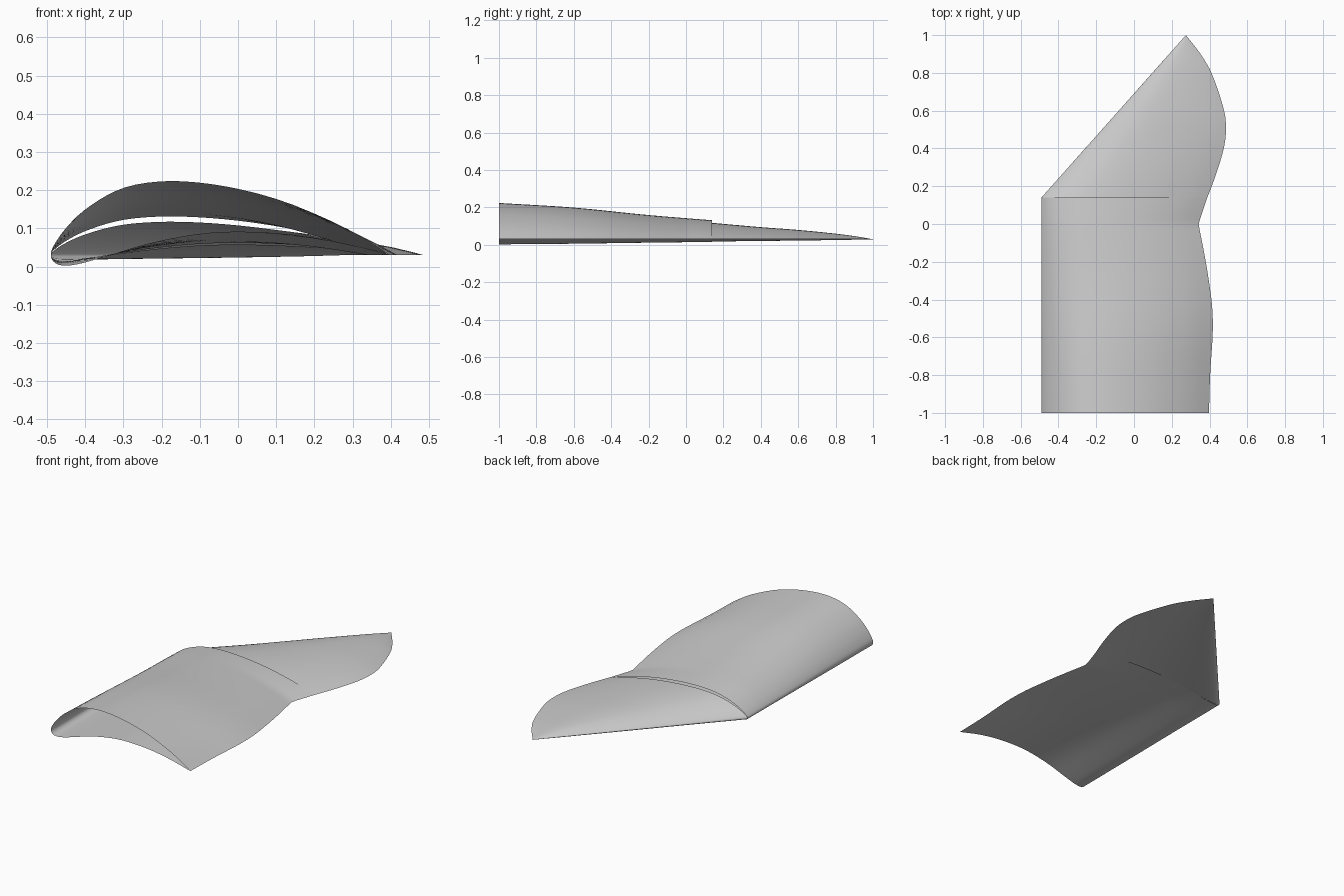
import bpy
import bmesh

cube = bpy.data.objects.get("Cube")
if cube:
    bpy.data.objects.remove(cube)

BASE = 0.03  # height of the chord line

grey = bpy.data.materials.new("light grey")
grey.use_nodes = True
COLOUR = (0.6, 0.6, 0.6, 1)
grey.diffuse_color = COLOUR
grey.node_tree.nodes["Principled BSDF"].inputs["Base Color"].default_value = COLOUR


def curve(points, t):
    """Smooth value at t through (t, value) points."""
    i = 0
    while i < len(points) - 2 and t > points[i + 1][0]:
        i += 1

    def slope(k):
        a, b = points[max(k - 1, 0)], points[min(k + 1, len(points) - 1)]
        return (b[1] - a[1]) / (b[0] - a[0])

    (t0, v0), (t1, v1) = points[i], points[i + 1]
    h = t1 - t0
    s = (t - t0) / h
    return (v0 * (1 + 2 * s) * (1 - s) ** 2 + h * slope(i) * s * (1 - s) ** 2
            + v1 * s * s * (3 - 2 * s) + h * slope(i + 1) * s * s * (s - 1))


# Aerofoil: (root of chord fraction, height above chord) at the root section
UPPER = [(0, 0), (0.11, 0.03), (0.21, 0.07), (0.32, 0.12), (0.46, 0.175),
         (0.57, 0.193), (0.66, 0.19), (0.745, 0.173), (0.82, 0.145),
         (0.88, 0.11), (0.945, 0.06), (1, 0)]
LOWER = [(0, 0), (0.11, -0.02), (0.18, -0.027), (0.28, -0.024), (0.4, -0.004),
         (0.57, 0.038), (0.7, 0.06), (0.82, 0.057), (0.915, 0.036), (1, 0)]
N = 32
SECTION = [((k / N) ** 2, curve(UPPER, k / N)) for k in range(N, -1, -1)]
SECTION += [((k / N) ** 2, curve(LOWER, k / N)) for k in range(1, N + 1)]


def loft(name, y0, y1, steps, leading, trailing, peak):
    """Skin of one wing panel, lofted along y and open at its ends."""
    bm = bmesh.new()
    rows = []
    for j in range(steps + 1):
        y = y0 + (y1 - y0) * (1 - (1 - j / steps) ** 1.5)
        front, back = leading(y), curve(trailing, y)
        scale = (curve(peak, y) - BASE) / 0.195
        rows.append([bm.verts.new((front + u * (back - front), y, BASE + h * scale))
                     for u, h in SECTION])
    for a, b in zip(rows, rows[1:]):
        for k in range(len(SECTION) - 1):
            bm.faces.new((a[k], a[k + 1], b[k + 1], b[k]))
    bmesh.ops.remove_doubles(bm, verts=bm.verts, dist=0.00005)
    bmesh.ops.recalc_face_normals(bm, faces=bm.faces)
    # The top skin must face up
    top = max(bm.faces, key=lambda f: f.calc_center_median().z)
    if top.normal.z < 0:
        bmesh.ops.reverse_faces(bm, faces=bm.faces)
    mesh = bpy.data.meshes.new(name)
    bm.to_mesh(mesh)
    bm.free()
    mesh.materials.append(grey)
    obj = bpy.data.objects.new(name, mesh)
    bpy.context.collection.objects.link(obj)
    bpy.ops.object.select_all(action="DESELECT")
    obj.select_set(True)
    bpy.context.view_layer.objects.active = obj
    bpy.ops.object.shade_smooth_by_angle(angle=0.7)


# Straight inner panel with a wavy trailing edge
loft("inner_wing_panel", -1, 0.14, 32, lambda y: -0.49,
     [(-1, 0.397), (-0.8, 0.403), (-0.6, 0.416), (-0.5, 0.417), (-0.4, 0.41),
      (-0.2, 0.38), (0, 0.342), (0.01, 0.344), (0.14, 0.388)],
     [(-1, 0.225), (-0.6, 0.2), (-0.2, 0.16), (0.14, 0.132)])

# Swept outer panel tapering to a point
loft("outer_wing_panel", 0.14, 1, 40, lambda y: -0.49 + 0.765 * (y - 0.14) / 0.86,
     [(0.14, 0.388), (0.25, 0.43), (0.4, 0.475), (0.5, 0.487), (0.6, 0.477),
      (0.8, 0.41), (0.9, 0.352), (1, 0.275)],
     [(0.14, 0.118), (0.4, 0.095), (0.6, 0.08), (0.8, 0.06), (0.9, 0.047), (1, 0.03)])
